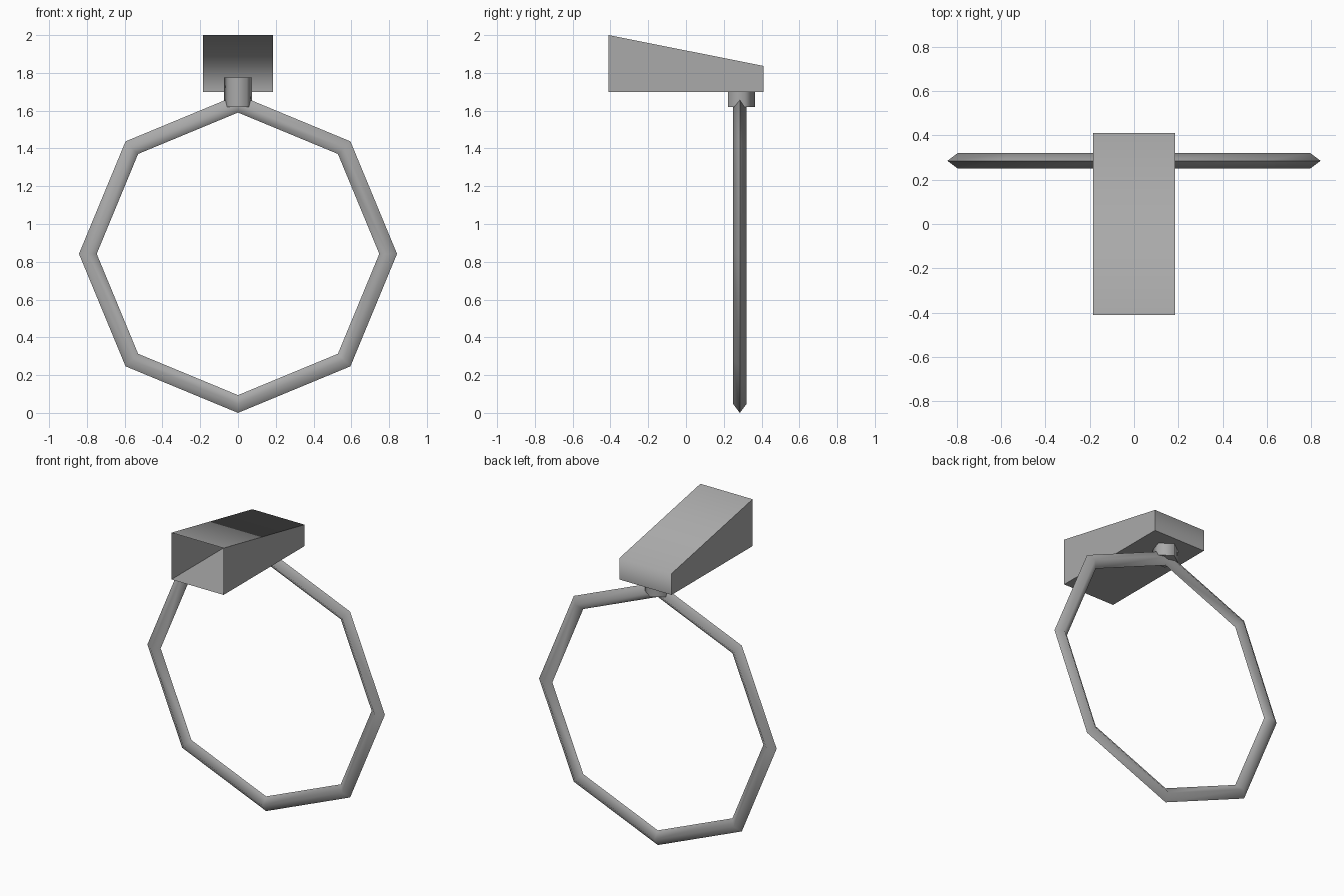
import bpy
import bmesh
import math

cube = bpy.data.objects.get("Cube")
if cube:
    bpy.data.objects.remove(cube, do_unlink=True)

RING_Y = 0.285
RING_R = 0.842      # outer radius, also the height of the ring centre
TUBE_R = 0.047

# Single grey material
GREY = (0.4, 0.4, 0.4, 1.0)
grey = bpy.data.materials.new("grey")
grey.use_nodes = True
grey.diffuse_color = GREY
grey.node_tree.nodes["Principled BSDF"].inputs["Base Color"].default_value = GREY


def finish(obj, name):
    """Name the part, colour it and smooth all but its square edges."""
    obj.name = obj.data.name = name
    obj.data.materials.clear()
    obj.data.materials.append(grey)
    bpy.ops.object.select_all(action='DESELECT')
    obj.select_set(True)
    bpy.context.view_layer.objects.active = obj
    bpy.ops.object.shade_smooth_by_angle(angle=math.radians(85))


# Eight-sided upright ring with a flattened diamond section
bpy.ops.mesh.primitive_torus_add(
    major_segments=8, minor_segments=4,
    major_radius=RING_R - TUBE_R, minor_radius=TUBE_R,
    location=(0, RING_Y, RING_R), rotation=(math.pi / 2, 0, 0))
ring = bpy.context.object
ring.scale.z = 0.75
bpy.ops.object.transform_apply(location=False, rotation=True, scale=True)
finish(ring, "ring")

# Five-sided peg joining ring and housing, with one corner to the back
bottom, top = 1.62, 1.775
bpy.ops.mesh.primitive_cylinder_add(
    vertices=5, radius=0.079, depth=top - bottom,
    location=(0, RING_Y, (bottom + top) / 2))
finish(bpy.context.object, "peg")

# Wedge housing: side profile swept across x, open at the front
half = 0.185
profile = [(-0.41, 1.70), (0.41, 1.70), (0.41, 1.837), (-0.41, 2.0)]
bm = bmesh.new()
side = bm.faces.new([bm.verts.new((-half, y, z)) for y, z in profile])
swept = bmesh.ops.extrude_face_region(bm, geom=[side], use_keep_orig=True)
moved = [v for v in swept["geom"] if isinstance(v, bmesh.types.BMVert)]
bmesh.ops.translate(bm, verts=moved, vec=(2 * half, 0, 0))
bmesh.ops.recalc_face_normals(bm, faces=bm.faces)
front = [f for f in bm.faces if f.normal.y < -0.9]
bmesh.ops.delete(bm, geom=front, context='FACES_ONLY')
mesh = bpy.data.meshes.new("housing")
bm.to_mesh(mesh)
bm.free()
housing = bpy.data.objects.new("housing", mesh)
bpy.context.collection.objects.link(housing)
finish(housing, "housing")
